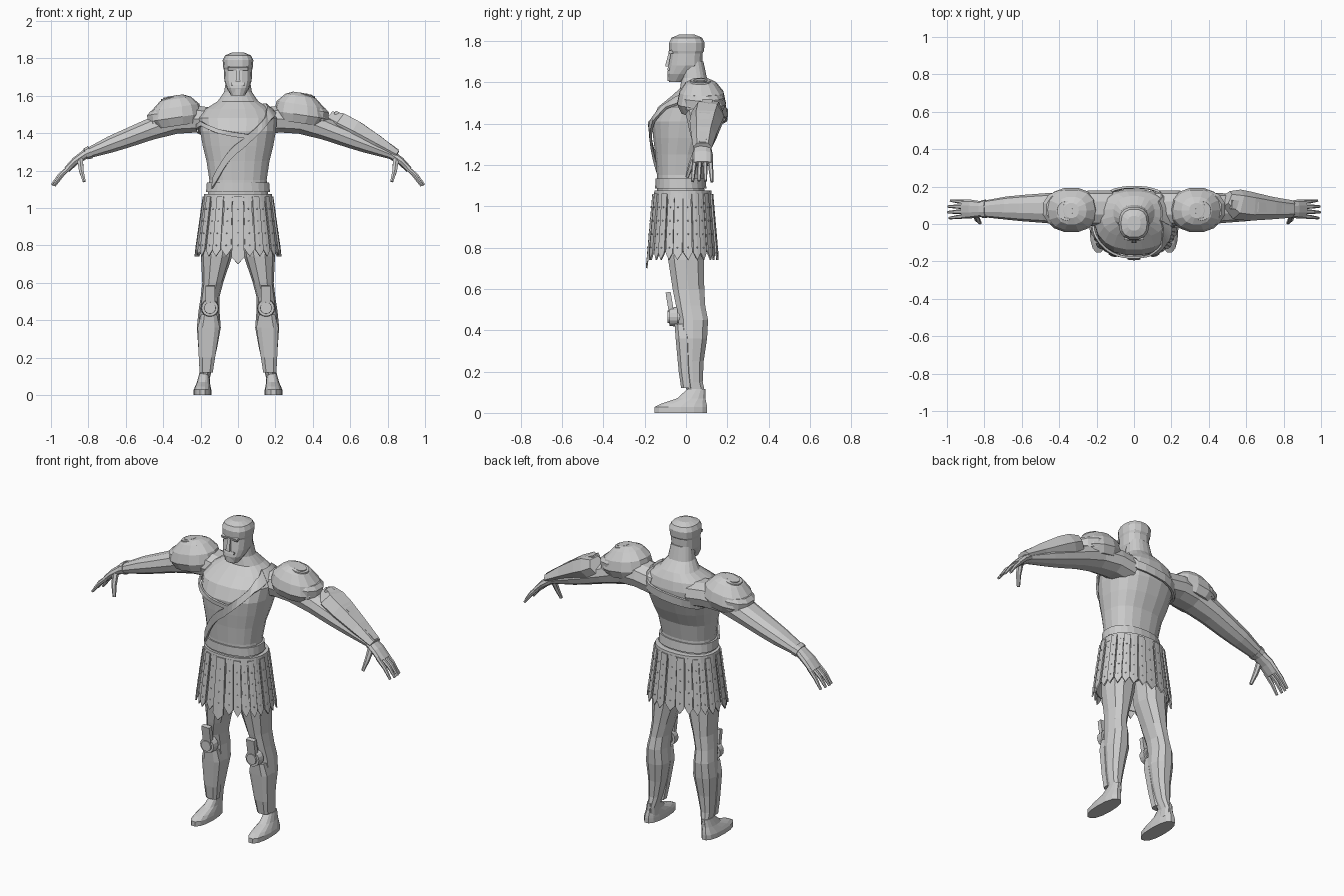
import bpy, bmesh, math
from mathutils import Vector, Matrix

cube = bpy.data.objects.get("Cube")
if cube:
    bpy.data.objects.remove(cube)

grey = bpy.data.materials.new("plain_grey")
grey.use_nodes = True
grey.diffuse_color = (0.6, 0.6, 0.6, 1)
grey.node_tree.nodes["Principled BSDF"].inputs["Base Color"].default_value = (0.6, 0.6, 0.6, 1)


def finish(name, bm, thick=0):
    """Turn a bmesh into a named object, with optional thickness."""
    bmesh.ops.recalc_face_normals(bm, faces=bm.faces)
    mesh = bpy.data.meshes.new(name)
    bm.to_mesh(mesh)
    bm.free()
    mesh.materials.append(grey)
    obj = bpy.data.objects.new(name, mesh)
    bpy.context.collection.objects.link(obj)
    if thick:
        mod = obj.modifiers.new("thickness", "SOLIDIFY")
        mod.thickness = thick
        mod.offset = 0
    return obj


def oval(t, p):
    """Superellipse point; t = 0 faces the front, p = 2 is round."""
    s, c = math.sin(t), math.cos(t)
    return (math.copysign(abs(s) ** (2 / p), s), -math.copysign(abs(c) ** (2 / p), c))


def skin(name, rings, caps=True, thick=0):
    bm = bmesh.new()
    rows = [[bm.verts.new(v) for v in ring] for ring in rings]
    n = len(rows[0])
    for a, b in zip(rows, rows[1:]):
        for i in range(n):
            j = (i + 1) % n
            bm.faces.new((a[i], a[j], b[j], b[i]))
    if caps:
        bm.faces.new(rows[0])
        bm.faces.new(rows[-1])
    return finish(name, bm, thick)


def stack(name, sections, sides=12, p=2.3, side=1, **kw):
    """Loft through level ovals: (z, x, y, half width, half depth)."""
    rings = []
    for z, x, y, rx, ry in sections:
        pts = [oval(math.tau * (i + 0.5) / sides, p) for i in range(sides)]
        rings.append([(side * (x + rx * u), y + ry * v, z) for u, v in pts])
    return skin(name, rings, **kw)


def limb(name, path, sides=8, p=2.3, side=1):
    """Loft along a path: (x, y, z, half depth, half height)."""
    rings = []
    for k, (x, y, z, a, b) in enumerate(path):
        lo, hi = path[max(k - 1, 0)], path[min(k + 1, len(path) - 1)]
        along = (Vector(hi[:3]) - Vector(lo[:3])).normalized()
        up = along.cross(Vector((0, 1, 0))).normalized()
        across = up.cross(along)
        ring = []
        for i in range(sides):
            u, v = oval(math.tau * (i + 0.5) / sides, p)
            q = Vector((x, y, z)) + across * a * u + up * b * v
            ring.append((side * q.x, q.y, q.z))
        rings.append(ring)
    return skin(name, rings)


def slab(name, size, place, tilt=0):
    bm = bmesh.new()
    bmesh.ops.create_cube(bm, size=1, matrix=Matrix.Translation(place)
                          @ Matrix.Rotation(tilt, 4, "X") @ Matrix.Diagonal((*size, 1)))
    return finish(name, bm)


def disc(name, place, radius, depth, turn):
    """Round boss with a raised, stepped centre."""
    bm = bmesh.new()
    for r, d in ((radius, depth), (radius * 0.7, depth * 1.5)):
        bmesh.ops.create_cone(bm, cap_ends=True, segments=16, radius1=r, radius2=r * 0.92,
                              depth=d, matrix=Matrix.Translation(place) @ turn)
    return finish(name, bm)


# Torso and neck
TORSO = [(1.06, 0, -.025, .165, .115), (1.15, 0, -.027, .155, .115), (1.25, 0, -.02, .17, .13),
         (1.33, 0, -.005, .19, .155), (1.41, 0, .008, .205, .175), (1.48, 0, .025, .21, .162),
         (1.53, 0, .05, .175, .125), (1.57, 0, .06, .11, .09), (1.62, 0, .04, .075, .062),
         (1.70, 0, .03, .062, .055)]
stack("torso", TORSO, 20, 2.4)


def on_torso(deg, z, grow=0.012):
    for lo, hi in zip(TORSO, TORSO[1:]):
        if lo[0] <= z <= hi[0]:
            f = (z - lo[0]) / (hi[0] - lo[0])
            _, x, y, rx, ry = [a + (b - a) * f for a, b in zip(lo, hi)]
            u, v = oval(math.radians(deg), 2.4)
            return Vector((x + (rx + grow) * u, y + (ry + grow) * v, z))


def band(name, path, width):
    """Strap laid on the torso through (angle, height) points."""
    pts = []
    for (a, z), (b, w) in zip(path, path[1:]):
        pts += [(a + (b - a) * k / 6, z + (w - z) * k / 6) for k in range(6)]
    pts.append(path[-1])
    bm = bmesh.new()
    rows = [[bm.verts.new(on_torso(a, z - width)), bm.verts.new(on_torso(a, z + width))]
            for a, z in pts]
    for r, s in zip(rows, rows[1:]):
        bm.faces.new((r[0], s[0], s[1], r[1]))
    return finish(name, bm, 0.012)


band("front_sash", [(75, 1.53), (50, 1.5), (12, 1.37), (-30, 1.2), (-50, 1.13)], 0.026)
band("back_strap", [(75, 1.53), (120, 1.53), (150, 1.46), (230, 1.41), (270, 1.43)], 0.024)
band("chest_strap", [(-90, 1.43), (-60, 1.45), (-25, 1.41), (12, 1.38)], 0.012)

# Head with brow, nose and beard
stack("head", [(1.60, 0, -.052, .036, .03), (1.64, 0, -.032, .06, .06), (1.68, 0, -.003, .073, .083),
               (1.74, 0, .003, .076, .078), (1.752, 0, .003, .079, .086), (1.79, 0, .004, .082, .088),
               (1.815, 0, .004, .07, .076), (1.83, 0, .004, .035, .04)], 14, 2.5)
stack("nose", [(1.675, 0, -.085, .018, .022), (1.69, 0, -.084, .016, .02),
               (1.745, 0, -.076, .009, .01)], 4, 2)
slab("brow", (.105, .02, .016), (0, -.074, 1.746), .3)
slab("moustache", (.07, .02, .014), (0, -.08, 1.662), -.3)
stack("chin_beard", [(1.605, 0, -.072, .026, .018), (1.645, 0, -.075, .032, .016)], 8)

# Belts and skirt lining
stack("waist_belt", [(1.085, 0, -.025, .172, .125), (1.135, 0, -.027, .168, .122)], 24, 2.3)
stack("hip_belt", [(1.035, 0, -.015, .187, .143), (1.075, 0, -.015, .183, .139)], 24, 2.3)
stack("hips", [(.86, 0, 0, .13, .09), (1.06, 0, -.015, .165, .12)], 16)
stack("skirt_lining", [(.78, 0, -.015, .212, .157), (1.05, 0, -.015, .172, .13)], 28, 2.3,
      caps=False, thick=.006)

# Skirt strips with pointed ends, and rows of studs
COUNT = 26


def on_skirt(t, z, grow=0):
    f = (1.06 - z) / 0.32
    u, v = oval(t, 2.3)
    return Vector(((.178 + .045 * f + grow) * u, -.015 + (.137 + .028 * f + grow) * v, z))


strips, studs = bmesh.new(), bmesh.new()
for i in range(COUNT):
    t, h = math.tau * i / COUNT, math.pi / COUNT * 0.92
    tip = 0.70 if i == 0 else 0.74
    lift = 0.007 if i % 2 == 0 else 0
    outline = [(t - h, 1.06), (t, 1.06), (t + h, 1.06), (t + h, tip + .035), (t, tip), (t - h, tip + .035)]
    v = [strips.verts.new(on_skirt(a, z, lift)) for a, z in outline]
    strips.faces.new((v[0], v[1], v[4], v[5]))
    strips.faces.new((v[1], v[2], v[3], v[4]))
    for k in range(4):
        bmesh.ops.create_icosphere(studs, subdivisions=1, radius=.004, matrix=Matrix.Translation(
            on_skirt(t, .8 + .065 * k, lift + .004)))
finish("skirt_strips", strips, 0.008)
finish("skirt_studs", studs)

FACE_FRONT = Matrix.Rotation(math.pi / 2, 4, "X")
for side, tag in ((1, "left_"), (-1, "right_")):
    # Leg and foot
    stack(tag + "leg", [(.04, .18, .045, .03, .045), (.09, .177, .052, .026, .044), (.15, .171, .035, .036, .048),
                        (.25, .162, .03, .05, .058), (.36, .156, .035, .064, .07), (.45, .155, .035, .056, .075),
                        (.52, .15, .022, .05, .074), (.60, .135, .012, .056, .08), (.74, .115, 0, .083, .09),
                        (.95, .095, 0, .09, .10)], 10, side=side)
    stack(tag + "foot", [(0, .19, -.025, .047, .13), (.028, .19, -.025, .047, .13), (.045, .188, -.01, .042, .112),
                         (.07, .185, .025, .034, .07), (.115, .18, .05, .027, .045)], 14, side=side)
    # Shin guard, knee boss and upright knee bar
    stack(tag + "shin_guard", [(.12, .17, .005, .037, .03), (.2, .166, -.005, .046, .032),
                               (.36, .157, -.014, .062, .038), (.43, .155, -.022, .045, .035)], 8, 3, side=side)
    disc(tag + "knee_boss", (side * .15, -.06, .465), .048, .04, FACE_FRONT)
    slab(tag + "knee_bar", (.052, .025, .12), (side * .148, -.077, .525), .16)

    # Arm and palm in one run
    limb(tag + "arm", [(.12, .085, 1.46, .095, .075), (.22, .085, 1.475, .095, .075), (.34, .08, 1.47, .09, .078),
                       (.47, .085, 1.42, .08, .06), (.60, .085, 1.37, .07, .052), (.68, .085, 1.34, .062, .046),
                       (.82, .08, 1.285, .042, .026), (.87, .08, 1.25, .05, .022), (.915, .08, 1.205, .05, .018)],
         10, side=side)
    for k, name in enumerate(("index", "middle", "ring", "little")):
        y, tipy, reach = .117 - .025 * (3 - k), .125 - .031 * (3 - k), (.006, .015, .012, 0)[k]
        limb(tag + name + "_finger", [(.895, y, 1.222, .012, .013), (.94 + reach, (y + tipy) / 2, 1.175, .011, .011),
                                      (.98 + reach, tipy, 1.118 + reach * .3, .007, .007)], 6, side=side)
    limb(tag + "thumb", [(.845, .05, 1.262, .016, .018), (.838, .025, 1.2, .014, .014),
                         (.822, .005, 1.14, .008, .009)], 6, side=side)

    # Shoulder guard with an under plate and round boss, sloping outward
    drop = 0 if side > 0 else -.015
    guard = stack(tag + "shoulder_guard", [(1.455, .325, .075, .12, .1), (1.50, .335, .075, .142, .12),
                                           (1.555, .335, .075, .128, .108), (1.60, .335, .072, .082, .075),
                                           (1.618, .335, .072, .04, .04)], 14, side=side)
    plate = stack(tag + "under_plate", [(1.485, .36, .08, .125, .1), (1.535, .362, .08, .128, .104),
                                        (1.555, .36, .08, .11, .09)], 12, side=side)
    for obj in (guard, plate):
        for v in obj.data.vertices:
            v.co.z += drop - .15 * (abs(v.co.x) - .32)
    disc(tag + "shoulder_boss", (side * .36, .07, 1.598 + drop), .055, .018,
         Matrix.Rotation(side * .2, 4, "Y"))

# Left forearm guard and right wrist strap
limb("left_forearm_guard", [(.495, .135, 1.475, .045, .045), (.55, .105, 1.445, .082, .068), (.62, .095, 1.41, .078, .066),
                            (.74, .085, 1.345, .06, .05), (.85, .08, 1.285, .046, .026)], 6, 2.6)
limb("forearm_guard_ridge", [(.52, .105, 1.51, .03, .012), (.66, .09, 1.438, .034, .018),
                             (.855, .08, 1.305, .02, .01)], 4, 3)
limb("right_wrist_strap", [(.79, .081, 1.298, .05, .036), (.815, .08, 1.288, .047, .032)], 10, side=-1)
